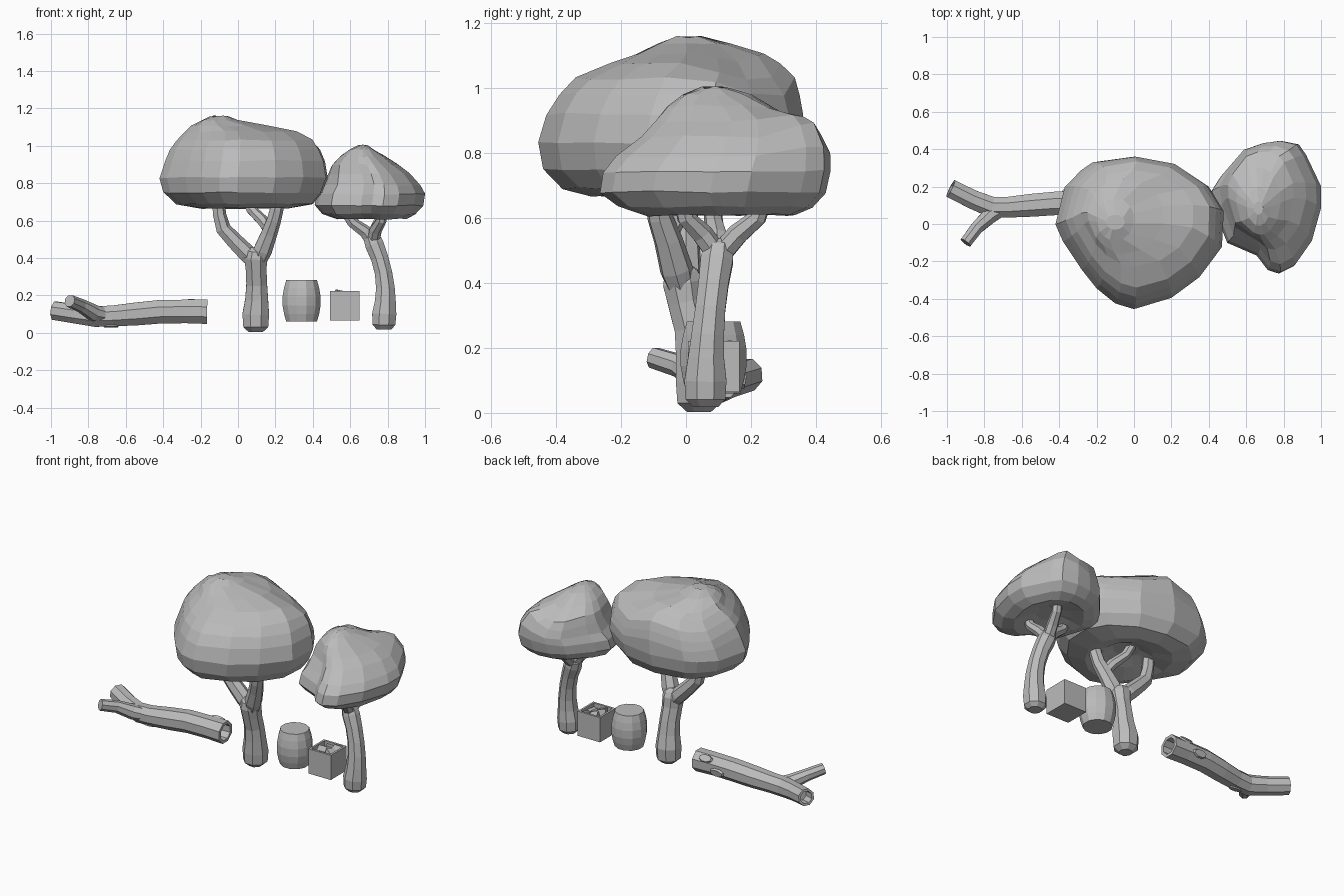
import bpy, bmesh, math, random
from mathutils import Vector

random.seed(4)
grey = bpy.data.materials.new("plain grey")
grey.diffuse_color = (0.5, 0.5, 0.5, 1)


def finish(bm, name):
    bmesh.ops.recalc_face_normals(bm, faces=bm.faces)
    mesh = bpy.data.meshes.new(name)
    bm.to_mesh(mesh)
    bm.free()
    mesh.materials.append(grey)
    obj = bpy.data.objects.new(name, mesh)
    bpy.context.collection.objects.link(obj)
    return obj


def loft(name, rings):
    """Skin a list of equal-length point rings and close both ends."""
    bm = bmesh.new()
    loops = [[bm.verts.new(p) for p in ring] for ring in rings]
    n = len(loops[0])
    for a, b in zip(loops, loops[1:]):
        for i in range(n):
            j = (i + 1) % n
            bm.faces.new((a[i], a[j], b[j], b[i]))
    bm.faces.new(loops[0])
    bm.faces.new(loops[-1])
    return finish(bm, name)


def circle(centre, tangent, radius, ref, sides):
    u = tangent.cross(ref).normalized()
    v = tangent.cross(u).normalized()
    angles = [math.tau * (i + 0.5) / sides for i in range(sides)]
    return [centre + radius * (u * math.cos(a) + v * math.sin(a)) for a in angles]


def tube(name, path, ref=(0, 1, 0), sides=8, hollow=(False, False)):
    """Round tube along (x, y, z, radius) points, with optional hollow ends."""
    ref = Vector(ref)
    pts = [Vector(p[:3]) for p in path]
    rad = [p[3] for p in path]
    last = len(pts) - 1
    tan = [(pts[min(i + 1, last)] - pts[max(i - 1, 0)]).normalized() for i in range(last + 1)]
    rings = [circle(p, t, r, ref, sides) for p, t, r in zip(pts, tan, rad)]
    if hollow[0]:
        rings = [circle(pts[0] + tan[0] * d, tan[0], rad[0] * 0.72, ref, sides) for d in (0.07, 0)] + rings
    if hollow[1]:
        rings += [circle(pts[-1] - tan[-1] * d, tan[-1], rad[-1] * 0.72, ref, sides) for d in (0, 0.07)]
    return loft(name, rings)


def canopy(name, outline, layers, lumps, mid):
    """Fit the plan outline to each layer (z, x0, x1, y0, y1, roundness);
    lumps (x, y, reach, height) raise or dent the part above mid."""
    xs, ys = [p[0] for p in outline], [p[1] for p in outline]
    rings = []
    for z, x0, x1, y0, y1, roundness in layers:
        ring = []
        for x, y in outline:
            fx = 2 * (x - min(xs)) / (max(xs) - min(xs)) - 1
            fy = 2 * (y - min(ys)) / (max(ys) - min(ys)) - 1
            r = math.hypot(fx, fy)
            s = 1 + roundness * (1 / r - 1)
            px = (x0 + x1) / 2 + fx * s * (x1 - x0) / 2
            py = (y0 + y1) / 2 + fy * s * (y1 - y0) / 2
            pz = z + random.uniform(-0.004, 0.004)
            for lx, ly, reach, height in lumps:
                near = max(0, 1 - ((px - lx) ** 2 + (py - ly) ** 2) / reach ** 2)
                pz += height * near * min(1, max(0, (z - mid) / 0.12))
            ring.append((px, py, pz))
        rings.append(ring)
    return loft(name, rings)


# Large tree: leaves, trunk and forked branches
canopy("large_tree_leaves",
       [(-.42, 0), (-.38, -.09), (-.28, -.24), (-.2, -.34), (-.1, -.42), (0, -.45), (.2, -.39), (.35, -.28),
        (.47, -.12), (.48, .07), (.4, .2), (.22, .32), (0, .36), (-.22, .33), (-.28, .29), (-.37, .2)],
       [(.715, -.03, .13, -.08, .06, 1), (.69, -.11, .18, -.16, .12, .8), (.665, -.22, .27, -.29, .22, .4),
        (.69, -.33, .4, -.38, .3, 0), (.75, -.40, .45, -.44, .345, 0), (.83, -.42, .48, -.455, .36, 0),
        (.92, -.39, .465, -.43, .36, 0), (.98, -.365, .44, -.39, .35, .1), (1.03, -.33, .405, -.34, .335, .2),
        (1.075, -.285, .32, -.23, .29, .4), (1.105, -.25, .16, -.16, .24, .7),
        (1.135, -.2, .0, -.09, .14, 1), (1.158, -.15, -.05, -.03, .05, 1)],
       [(.28, .28, .25, -.06), (-.28, .26, .2, -.045)], .84)
tube("large_tree_trunk", [(.095, .04, .003, .04), (.095, .04, .03, .072), (.095, .04, .1, .077),
                          (.1, .03, .18, .066), (.1, .02, .26, .06), (.097, 0, .34, .06), (.095, -.01, .4, .066),
                          (.098, -.015, .435, .055), (.1, -.015, .455, .03)])
tube("large_tree_left_branch", [(.09, 0, .37, .04), (.045, 0, .425, .05), (-.02, 0, .49, .046), (-.08, 0, .555, .042),
                                (-.1, 0, .63, .037), (-.11, 0, .74, .035)], sides=7)
tube("large_tree_right_branch", [(.105, -.01, .37, .04), (.13, -.03, .44, .052), (.165, -.055, .53, .045),
                                 (.19, -.08, .6, .04), (.205, -.09, .66, .038), (.215, -.1, .75, .036)], sides=7)
tube("large_tree_cross_branch", [(.172, -.06, .54, .03), (.13, -.03, .6, .032), (.07, .01, .66, .028),
                                 (.04, .03, .73, .028)], sides=7)

# Small tree: leaves, trunk and three branches
canopy("small_tree_leaves",
       [(.41, .18), (.43, .08), (.5, -.1), (.66, -.17), (.72, -.25), (.78, -.27), (.86, -.23), (.95, -.1),
        (1, .08), (1, .2), (.92, .37), (.88, .43), (.78, .45), (.68, .435), (.58, .4), (.46, .26)],
       [(.635, .66, .8, .05, .2, 1), (.622, .6, .85, -.02, .26, 1), (.608, .53, .9, -.12, .34, .5),
        (.635, .45, .95, -.21, .39, .1), (.68, .41, .99, -.265, .43, 0), (.74, .42, 1, -.255, .445, 0),
        (.79, .455, .975, -.215, .445, .1), (.85, .48, .92, -.14, .42, .4), (.9, .5, .855, -.095, .39, .6),
        (.945, .545, .785, -.06, .3, .8), (.98, .6, .73, -.01, .2, 1), (1.002, .64, .69, .05, .12, 1)],
       [(.88, .4, .16, .045), (.66, .36, .16, -.03)], .72)
tube("small_tree_trunk", [(.78, .06, .018, .042), (.78, .06, .042, .066), (.782, .06, .1, .07), (.788, .062, .17, .06),
                          (.788, .067, .24, .054), (.778, .075, .32, .05), (.757, .085, .4, .05),
                          (.73, .095, .47, .054), (.715, .1, .51, .048), (.71, .1, .53, .028)])
for side, path in {
        "left": [(.72, .1, .48, .035), (.68, .095, .54, .036), (.61, .085, .59, .03), (.56, .08, .67, .027)],
        "front": [(.72, .1, .48, .035), (.735, .05, .55, .034), (.765, 0, .6, .029), (.78, -.02, .69, .027)],
        "back": [(.72, .1, .48, .035), (.735, .16, .55, .034), (.755, .22, .6, .029), (.77, .25, .69, .027)]}.items():
    tube("small_tree_%s_branch" % side, path, sides=7)

# Fallen hollow log with a side branch and knots
tube("fallen_log", [(-.165, .11, .112, .07), (-.28, .11, .114, .068), (-.42, .11, .112, .068), (-.55, .1, .1, .066),
                    (-.67, .09, .09, .06), (-.76, .09, .087, .06), (-.86, .13, .1, .055), (-.98, .19, .118, .053)],
     ref=(0, 0, 1), hollow=(True, True))
tube("log_branch", [(-.7, .085, .09, .04), (-.77, .045, .105, .046), (-.84, -.02, .145, .037), (-.9, -.1, .17, .034)],
     ref=(0, 0, 1))
for i, (x, y, z, dy, dz) in enumerate([(-.25, .155, .155, .75, .66), (-.34, .17, .098, 1, -.2),
                                       (-.68, .08, .045, -.2, -1)]):
    d = Vector((0, dy, dz)).normalized()
    base = Vector((x, y, z))
    knot = tube("log_knot_%d" % (i + 1), [(*base, .026), (*(base + d * .014), .022)], ref=(1, 0, 0))
    # stretch each knot along the log
    for v in knot.data.vertices:
        v.co.x = x + (v.co.x - x) * 1.9

# Barrel
tube("barrel", [(.34, .085, z, r) for z, r in
                ((.06, .085), (.1, .097), (.145, .105), (.195, .105), (.24, .097), (.282, .085))], sides=12)


def box_ring(h, z):
    return [(.57 + sx * h, .085 + sy * h, z) for sx, sy in ((-1, -1), (1, -1), (1, 1), (-1, 1))]


# Open crate with loose contents
loft("crate", [box_ring(.079, .065), box_ring(.079, .222), box_ring(.066, .222), box_ring(.066, .16)])
for i, (x, y, turn) in enumerate([(.545, .06, .4), (.6, .075, 1.1), (.56, .12, 2.0), (.605, .125, .2)]):
    bm = bmesh.new()
    bmesh.ops.create_cube(bm, size=.05)
    item = finish(bm, "crate_item_%d" % (i + 1))
    item.location = (x, y, .19 + .008 * (i == 0))
    item.rotation_euler = (.25, .2, turn)
